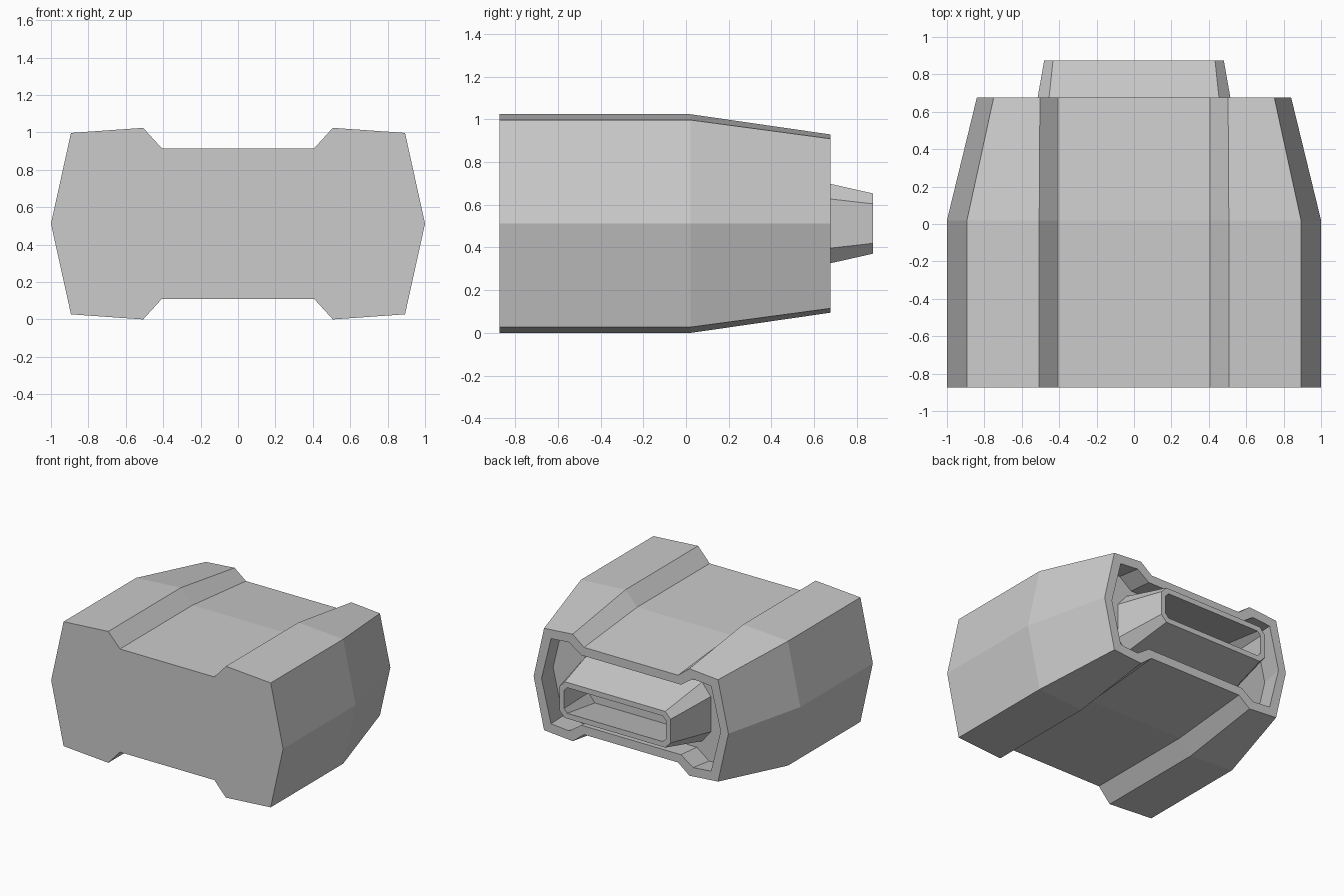
import bpy, bmesh

if "Cube" in bpy.data.objects:
    bpy.data.objects.remove(bpy.data.objects["Cube"])

ZC = 0.512  # height of the horizontal symmetry plane


def ring(quarter, y):
    """Mirror a quarter outline (side to top, relative to ZC) into a full loop at depth y."""
    top = quarter + [(-x, z) for x, z in reversed(quarter)]
    bottom = [(x, -z) for x, z in reversed(top) if z > 1e-6]
    return [(x, y, ZC + z) for x, z in top + bottom]


def loft(name, rings, cap_start, cap_end):
    """Join successive loops with flat faces, optionally closing the ends."""
    bm = bmesh.new()
    loops = [[bm.verts.new(p) for p in r] for r in rings]
    n = len(loops[0])
    for a, b in zip(loops, loops[1:]):
        for i in range(n):
            j = (i + 1) % n
            bm.faces.new((a[i], a[j], b[j], b[i]))
    if cap_start:
        bm.faces.new(loops[0])
    if cap_end:
        bm.faces.new(loops[-1])
    bmesh.ops.recalc_face_normals(bm, faces=bm.faces)
    if not (cap_start or cap_end):
        # open shell: make the outer wall face outwards
        bm.faces.ensure_lookup_table()
        f = max(bm.faces, key=lambda f: f.calc_center_median().x)
        if f.normal.x < 0:
            bmesh.ops.reverse_faces(bm, faces=bm.faces)
    me = bpy.data.meshes.new(name)
    bm.to_mesh(me)
    bm.free()
    ob = bpy.data.objects.new(name, me)
    bpy.context.collection.objects.link(ob)
    return ob


# Housing: straight front, tapered back, rim and recessed cavity
full = [(1.0, 0), (0.893, 0.485), (0.507, 0.512), (0.407, 0.402)]
tapered = [(0.84, 0), (0.75, 0.397), (0.503, 0.417), (0.405, 0.34)]
rim = [(0.772, 0), (0.69, 0.332), (0.535, 0.345), (0.43, 0.273)]
floor = [(0.81, 0), (0.725, 0.355), (0.535, 0.37), (0.43, 0.29)]
loft("housing", [ring(full, -0.873), ring(full, 0.02), ring(tapered, 0.677),
                 ring(rim, 0.677), ring(floor, 0.48)], True, True)

# Nozzle: flared octagonal tube standing on the cavity floor
base = [(0.55, 0.137), (0.475, 0.23)]
tip = [(0.48, 0.0925), (0.433, 0.141)]
hole = [(0.44, 0.07), (0.412, 0.1)]
hole_base = [(0.505, 0.115), (0.45, 0.18)]
loft("nozzle", [ring(base, 0.48), ring(tip, 0.875), ring(hole, 0.875),
                ring(hole_base, 0.48)], False, False)
